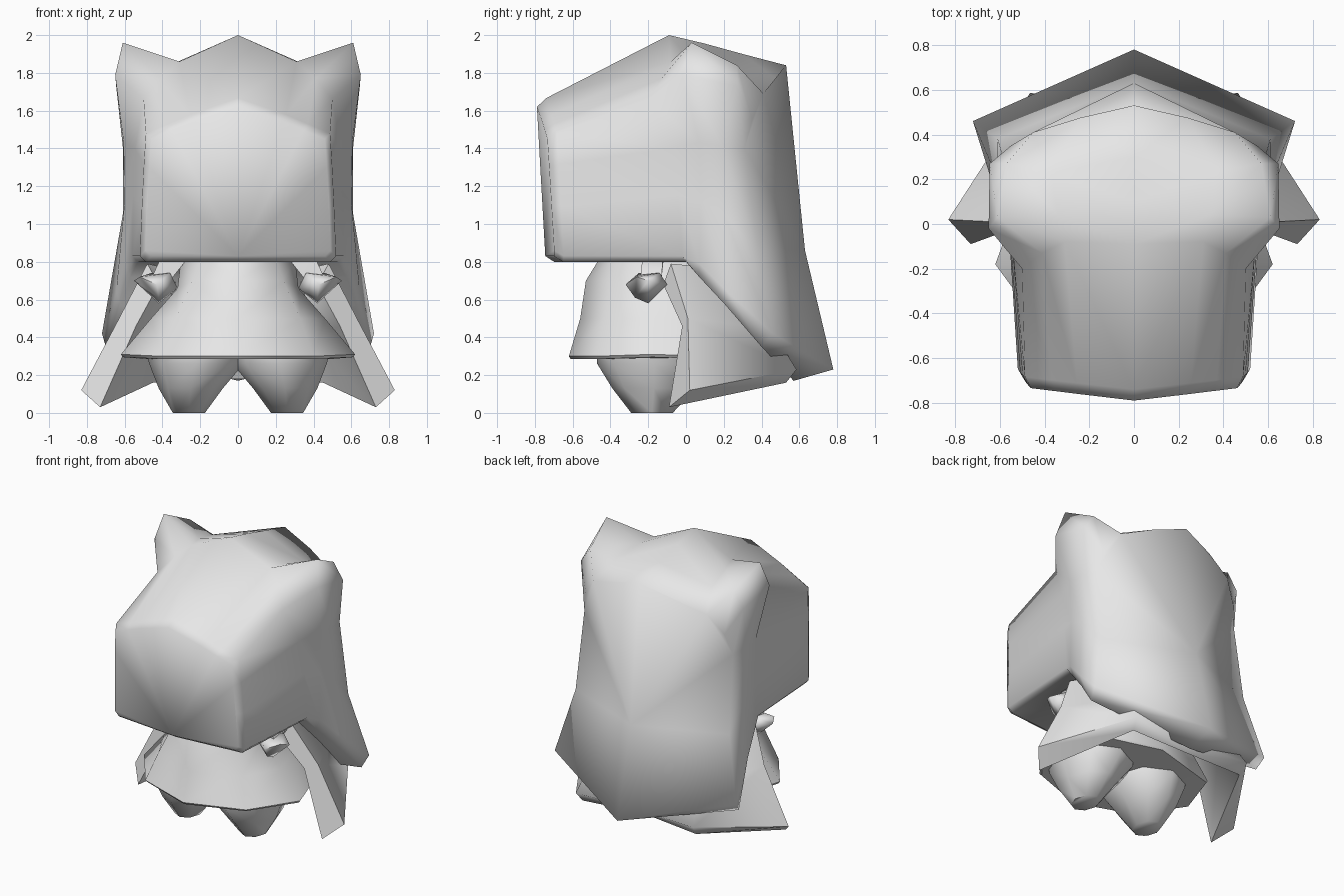
import bpy, bmesh, math

cube = bpy.data.objects.get("Cube")
if cube:
    bpy.data.objects.remove(cube, do_unlink=True)

grey = bpy.data.materials.new("plain_grey")
grey.use_nodes = True
grey.diffuse_color = (0.8, 0.8, 0.8, 1)
grey.node_tree.nodes["Principled BSDF"].inputs["Base Color"].default_value = (0.8, 0.8, 0.8, 1)


def finish(bm, name, angle):
    """Mirror the +x half, weld it and make a smooth-shaded object."""
    geo = bm.verts[:] + bm.edges[:] + bm.faces[:]
    copy = bmesh.ops.duplicate(bm, geom=geo)["geom"]
    for v in copy:
        if isinstance(v, bmesh.types.BMVert):
            v.co.x = -v.co.x
    bmesh.ops.remove_doubles(bm, verts=bm.verts[:], dist=0.0005)
    bmesh.ops.recalc_face_normals(bm, faces=bm.faces[:])
    mesh = bpy.data.meshes.new(name)
    bm.to_mesh(mesh)
    bm.free()
    mesh.materials.append(grey)
    obj = bpy.data.objects.new(name, mesh)
    bpy.context.collection.objects.link(obj)
    bpy.ops.object.select_all(action='DESELECT')
    obj.select_set(True)
    bpy.context.view_layer.objects.active = obj
    bpy.ops.object.shade_smooth_by_angle(angle=math.radians(angle))


def loft(bm, sections, closed):
    """Skin a list of sections with quads, returning their vertices."""
    rows = [[bm.verts.new(p) for p in s] for s in sections]
    n = len(rows[0])
    for a, b in zip(rows, rows[1:]):
        for i in range(n if closed else n - 1):
            j = (i + 1) % n
            bm.faces.new((a[i], a[j], b[j], b[i]))
    return rows


def hull(name, points):
    bm = bmesh.new()
    verts = [bm.verts.new(p) for p in points]
    bmesh.ops.convex_hull(bm, input=verts)
    loose = [v for v in bm.verts if not v.link_faces]
    bmesh.ops.delete(bm, geom=loose, context='VERTS')
    finish(bm, name, 85)


# Face outline (x, z), laid on a slightly wedge-shaped front, and its wider rim
outline = [(0, 1.62), (.24, 1.54), (.35, 1.495), (.46, 1.45), (.47, 1.30),
           (.48, 1.10), (.49, .86), (.46, .83), (0, .83)]
face = [(x, -.745 - .056 * (z - .83) + .1 * x, z) for x, z in outline]
rim = [(x * 1.06, y + .05, 1.15 + (z - 1.15) * 1.1) for x, y, z in face]

# Half sections behind the face, each from top centre over the ear and down
# the side to bottom centre
ear_front = [(0, -.09, 2.0), (.31, -.08, 1.86), (.41, -.13, 1.77), (.50, -.20, 1.66),
             (.545, -.08, 1.40), (.555, -.04, 1.15), (.56, -.02, .83), (.53, 0, .80), (0, 0, .80)]
ear_tip = [(0, .10, 1.955), (.34, .04, 1.85), (.61, .03, 1.96), (.65, -.02, 1.79),
           (.605, .07, 1.43), (.60, .08, 1.12), (.60, .07, .79), (.57, .07, .72), (0, .10, .70)]
ear_back = [(0, .30, 1.90), (.37, .23, 1.80), (.57, .27, 1.84), (.645, .27, 1.73),
            (.61, .19, 1.41), (.61, .20, 1.05), (.645, .22, .64), (.62, .21, .57), (0, .30, .50)]
panel_edge = [(0, .53, 1.84), (.24, .475, 1.77), (.45, .41, 1.69), (.55, .35, 1.55),
              (.59, .31, 1.40), (.61, .38, .86), (.72, .46, .42), (.70, .40, .35), (0, .57, .17)]

# Head with ears and long back hair, closed by the back panel
bm = bmesh.new()
rows = loft(bm, [face, rim, ear_front, ear_tip, ear_back, panel_edge], False)
bm.faces.new(rows[0])
back = rows[-1]
nape = bm.verts.new((0, .63, .86))
tip = bm.verts.new((0, .78, .23))
bm.faces.new((back[0], back[1], back[2], nape))
bm.faces.new((back[2], back[3], back[4], nape))
bm.faces.new((back[4], back[5], nape))
bm.faces.new((nape, back[5], back[6], tip))
bm.faces.new((tip, back[6], back[7], back[8]))
finish(bm, "head_and_hair", 120)

# Dress: half rings from the hem up, (front, side front, side, side back, back)
bm = bmesh.new()
rows = loft(bm, [
    [(0, -.61, .285), (.39, -.47, .285), (.61, -.18, .295), (.49, .15, .285), (0, .29, .285)],
    [(0, -.62, .30), (.40, -.48, .30), (.62, -.18, .31), (.50, .15, .30), (0, .30, .30)],
    [(0, -.56, .50), (.33, -.43, .50), (.46, -.18, .50), (.38, .12, .50), (0, .25, .50)],
    [(0, -.53, .70), (.24, -.40, .70), (.32, -.18, .66), (.25, .08, .70), (0, .18, .70)],
    [(0, -.45, .83), (.20, -.35, .83), (.30, -.18, .83), (.22, .04, .83), (0, .12, .83)],
], False)
bm.faces.new(rows[0])
bm.faces.new(rows[-1])
finish(bm, "dress", 50)

# Legs: tapered eight-sided rings
bm = bmesh.new()
rings = []
for z, cx, cy, rx, ry in [(.32, .225, -.17, .26, .30), (.26, .22, -.17, .25, .30),
                          (.13, .25, -.17, .17, .22), (0, .26, -.18, .085, .11)]:
    rings.append([(cx + rx * math.cos(k * math.pi / 4), cy + ry * math.sin(k * math.pi / 4), z)
                  for k in range(8)])
rows = loft(bm, rings, True)
bm.faces.new(rows[0])
bm.faces.new(rows[-1])
finish(bm, "legs", 60)

# Cape: closed sections at the front edge, back corner and back centre
bm = bmesh.new()
rows = loft(bm, [
    [(.48, -.08, .79), (.63, .01, .50), (.83, .02, .12),
     (.73, -.09, .03), (.54, -.02, .46), (.42, -.12, .68)],
    [(.30, .33, .75), (.42, .45, .45), (.465, .585, .23),
     (.45, .53, .16), (.38, .40, .40), (.26, .28, .70)],
    [(0, .40, .75), (0, .47, .45), (0, .56, .23),
     (0, .50, .18), (0, .42, .40), (0, .34, .70)],
], True)
bm.faces.new(rows[0])
finish(bm, "cape", 75)

# Hands and sleeves
hull("hands", [
    (.55, -.20, .70), (.52, -.26, .72), (.42, -.20, .58), (.32, -.22, .66),
    (.43, -.32, .68), (.36, -.25, .74), (.45, -.10, .68), (.46, -.14, .74), (.42, -.27, .61)])
hull("sleeves", [
    (.46, -.24, .71), (.46, -.13, .71), (.36, -.24, .70), (.36, -.13, .70),
    (.40, -.23, .84), (.40, -.12, .84), (.28, -.23, .80), (.28, -.12, .80)])
